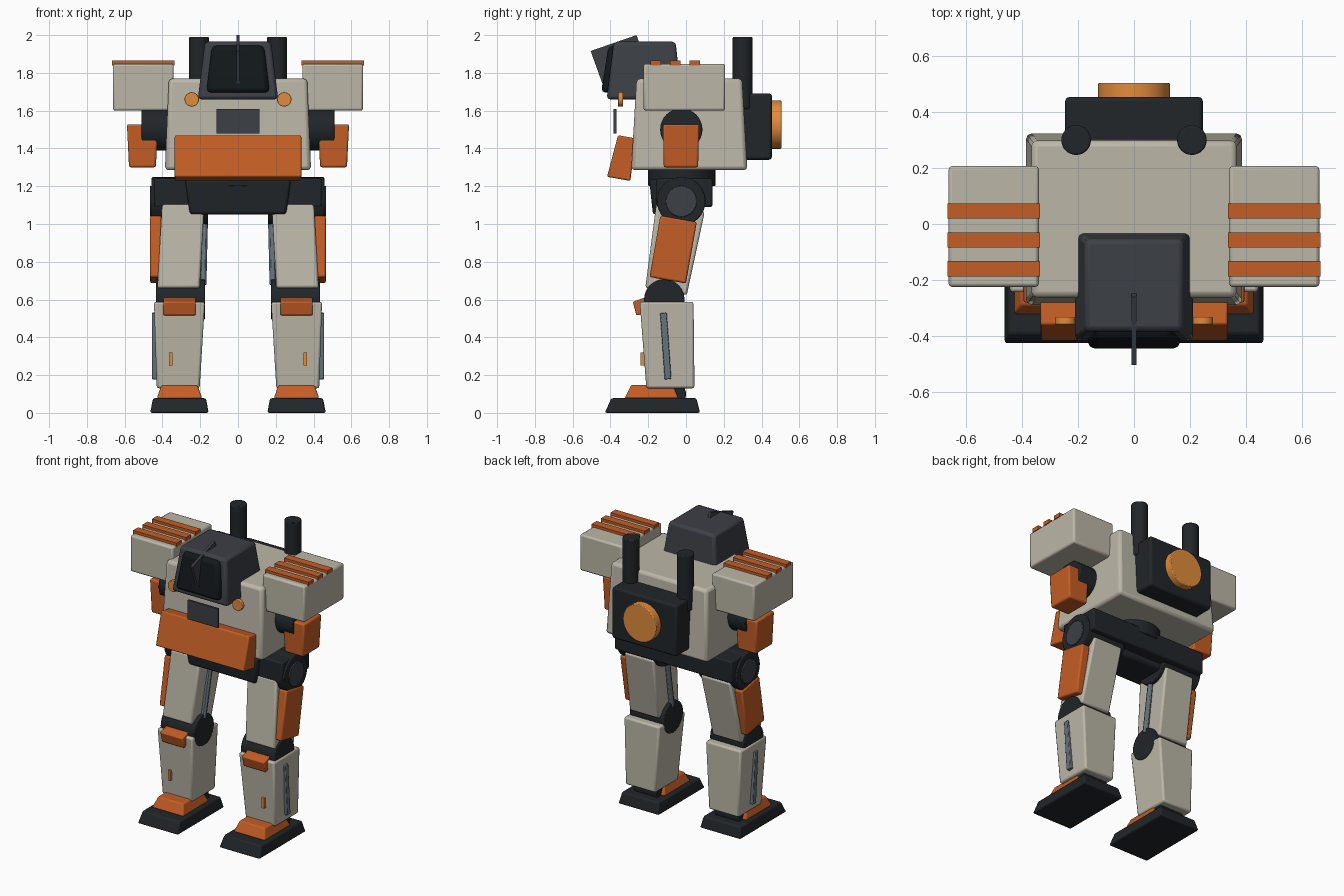
import bpy, bmesh, math
from mathutils import Matrix, Vector

if "Cube" in bpy.data.objects:
    bpy.data.objects.remove(bpy.data.objects["Cube"])


def material(name, rgb):
    m = bpy.data.materials.new(name)
    m.diffuse_color = (*rgb, 1)
    m.use_nodes = True
    m.node_tree.nodes["Principled BSDF"].inputs["Base Color"].default_value = m.diffuse_color
    return m


BONE = material("bone_paint", (0.50, 0.47, 0.39))
ORANGE = material("orange_paint", (0.55, 0.11, 0.018))
DARK = material("dark_metal", (0.015, 0.019, 0.022))
GREY = material("grey_metal", (0.045, 0.05, 0.06))
STEEL = material("steel", (0.13, 0.17, 0.20))
GLASS = material("visor_glass", (0.006, 0.009, 0.011))
LAMP = material("lamp_orange", (0.75, 0.26, 0.045))


def finish(name, bm, mat, bevel, mirror, tilt=0, pivot=(0, 0, 0)):
    p = Vector(pivot)
    bmesh.ops.rotate(bm, verts=bm.verts, cent=p, matrix=Matrix.Rotation(math.radians(tilt), 3, 'X'))
    bmesh.ops.recalc_face_normals(bm, faces=bm.faces)
    me = bpy.data.meshes.new(name)
    bm.to_mesh(me)
    bm.free()
    ob = bpy.data.objects.new(name, me)
    bpy.context.collection.objects.link(ob)
    me.materials.append(mat)
    if bevel:
        b = ob.modifiers.new("bevel", 'BEVEL')
        b.width, b.segments, b.limit_method = bevel, 2, 'ANGLE'
    if mirror:
        ob.modifiers.new("mirror", 'MIRROR').use_axis = (True, False, False)
    return ob


def block(name, mat, low, high, bevel=0.01, mirror=False, **kw):
    """Tapered box; low and high are rectangles (x0, x1, y0, y1, z)."""
    bm = bmesh.new()
    rings = [[bm.verts.new((x, y, r[4])) for x, y in
              ((r[0], r[2]), (r[1], r[2]), (r[1], r[3]), (r[0], r[3]))] for r in (low, high)]
    a, b = rings
    bm.faces.new(a[::-1])
    bm.faces.new(b)
    for i in range(4):
        j = (i + 1) % 4
        bm.faces.new((a[i], a[j], b[j], b[i]))
    return finish(name, bm, mat, bevel, mirror, **kw)


def box(name, mat, x0, x1, y0, y1, z0, z1, bevel=0.01, mirror=False, **kw):
    return block(name, mat, (x0, x1, y0, y1, z0), (x0, x1, y0, y1, z1), bevel, mirror, **kw)


def rod(name, mat, start, end, r, bevel=0.006, mirror=False, sides=32):
    """Cylinder between two points."""
    a, b = Vector(start), Vector(end)
    d = b - a
    bm = bmesh.new()
    mat4 = Matrix.Translation((a + b) / 2) @ d.to_track_quat('Z', 'Y').to_matrix().to_4x4()
    bmesh.ops.create_cone(bm, cap_ends=True, segments=sides, radius1=r, radius2=r,
                          depth=d.length, matrix=mat4)
    return finish(name, bm, mat, bevel, mirror)


def extrude(name, mat, profile, x0, x1, bevel=0.008, mirror=False, inset=0):
    """Side profile of (y, z) points extruded along x."""
    bm = bmesh.new()
    a = [bm.verts.new((x0, y, z)) for y, z in profile]
    b = [bm.verts.new((x1, y, z)) for y, z in profile]
    bm.faces.new(a)
    bm.faces.new(b[::-1])
    for i in range(len(a)):
        j = (i + 1) % len(a)
        bm.faces.new((a[i], b[i], b[j], a[j]))
    return finish(name, bm, mat, bevel, mirror)


# Feet and ankles
block("foot_sole", DARK, (0.155, 0.465, -0.43, 0.075, 0), (0.17, 0.45, -0.395, 0.055, 0.078), 0.01, True)
block("foot_armor", ORANGE, (0.19, 0.43, -0.325, -0.04, 0.078), (0.215, 0.405, -0.29, -0.07, 0.148), 0.008, True)
rod("ankle_joint", DARK, (0.22, -0.07, 0.10), (0.40, -0.07, 0.10), 0.07, mirror=True)

# Shins
block("shin", BONE, (0.203, 0.43, -0.21, 0.045, 0.13), (0.175, 0.445, -0.245, 0.04, 0.588), 0.012, True)
box("shin_side_rail", STEEL, 0.42, 0.455, -0.125, -0.09, 0.178, 0.53, 0.004, True,
    tilt=4, pivot=(0, -0.107, 0.354))
box("shin_marker_light", LAMP, 0.347, 0.365, -0.24, -0.215, 0.25, 0.32, 0, True)

# Knees
rod("knee_joint", DARK, (0.175, -0.115, 0.6), (0.435, -0.115, 0.6), 0.107, mirror=True)
extrude("knee_guard", ORANGE, [(-0.18, 0.613), (-0.215, 0.612), (-0.282, 0.588), (-0.262, 0.515), (-0.18, 0.54)],
        0.225, 0.395, 0.006, True)

# Thighs, tilted along the line from hip to knee
thigh = dict(tilt=-10, pivot=(0, -0.068, 0.865))
block("thigh", BONE, (0.203, 0.427, -0.178, 0.045, 0.64), (0.178, 0.402, -0.198, 0.062, 1.09), 0.012, True, **thigh)
box("thigh_side_plate", ORANGE, 0.405, 0.465, -0.166, 0.03, 0.70, 1.03, 0.01, True, **thigh)
rod("thigh_piston", STEEL, (0.185, -0.11, 0.68), (0.176, -0.04, 1.06), 0.018, 0, True, 12)

# Hips and pelvis
rod("hip_joint", DARK, (0.158, -0.025, 1.12), (0.457, -0.025, 1.12), 0.128, mirror=True)
rod("hip_cap", GREY, (0.44, -0.025, 1.12), (0.465, -0.025, 1.12), 0.082, 0.003, True)
box("pelvis_bar", DARK, -0.445, 0.445, -0.155, 0.14, 1.09, 1.24, 0.01)
block("pelvis_guard", DARK, (-0.255, 0.255, -0.175, 0.06, 1.05), (-0.28, 0.28, -0.195, 0.08, 1.235), 0.015)
rod("waist", DARK, (0, -0.022, 1.2), (0, -0.022, 1.31), 0.178)

# Torso
block("torso", BONE, (-0.387, 0.387, -0.29, 0.325, 1.285), (-0.366, 0.366, -0.262, 0.297, 1.77), 0.02)
extrude("belly_plate", ORANGE, [(-0.36, 1.47), (-0.265, 1.453), (-0.295, 1.228), (-0.418, 1.25)], -0.335, 0.335)
box("chest_panel", GREY, -0.115, 0.115, -0.383, -0.369, 1.48, 1.61, 0)
rod("chest_lamp", LAMP, (0.245, -0.36, 1.66), (0.245, -0.333, 1.66), 0.038, 0.003, True)

# Head, visor and crest fin
block("head", GREY, (-0.213, 0.213, -0.42, -0.022, 1.66), (-0.175, 0.175, -0.382, -0.055, 1.965), 0.018)
block("visor", GLASS, (-0.168, 0.168, -0.45, -0.36, 1.695), (-0.138, 0.138, -0.41, -0.34, 1.945), 0.025)
extrude("head_fin", GREY, [(-0.505, 1.916), (-0.262, 2.0), (-0.185, 1.785), (-0.427, 1.7)], -0.009, 0.009, 0)

# Shoulders and arms
block("shoulder_box", BONE, (0.343, 0.662, -0.225, 0.207, 1.6), (0.34, 0.663, -0.225, 0.207, 1.848), 0.012, True)
for i, y in enumerate((-0.16, -0.057, 0.046)):
    box(f"shoulder_stripe_{i + 1}", ORANGE, 0.336, 0.667, y - 0.027, y + 0.027, 1.84, 1.866, 0, True)
rod("arm_joint", DARK, (0.33, -0.025, 1.5), (0.51, -0.025, 1.5), 0.112, mirror=True)
block("forearm", ORANGE, (0.435, 0.577, -0.118, 0.064, 1.3), (0.423, 0.588, -0.122, 0.07, 1.528), 0.01, True)

# Backpack, exhausts and rear vent
box("backpack", DARK, -0.246, 0.246, 0.24, 0.455, 1.34, 1.692, 0.015)
rod("back_vent", LAMP, (0, 0.44, 1.526), (0, 0.505, 1.526), 0.128, 0.005)
rod("exhaust_stack", DARK, (0.207, 0.3, 1.61), (0.207, 0.3, 1.99), 0.053, 0.006, True)

# Smooth round parts, keep hard edges
for ob in bpy.context.collection.objects:
    ob.select_set(True)
    bpy.context.view_layer.objects.active = ob
bpy.ops.object.shade_smooth_by_angle(angle=math.radians(30))
